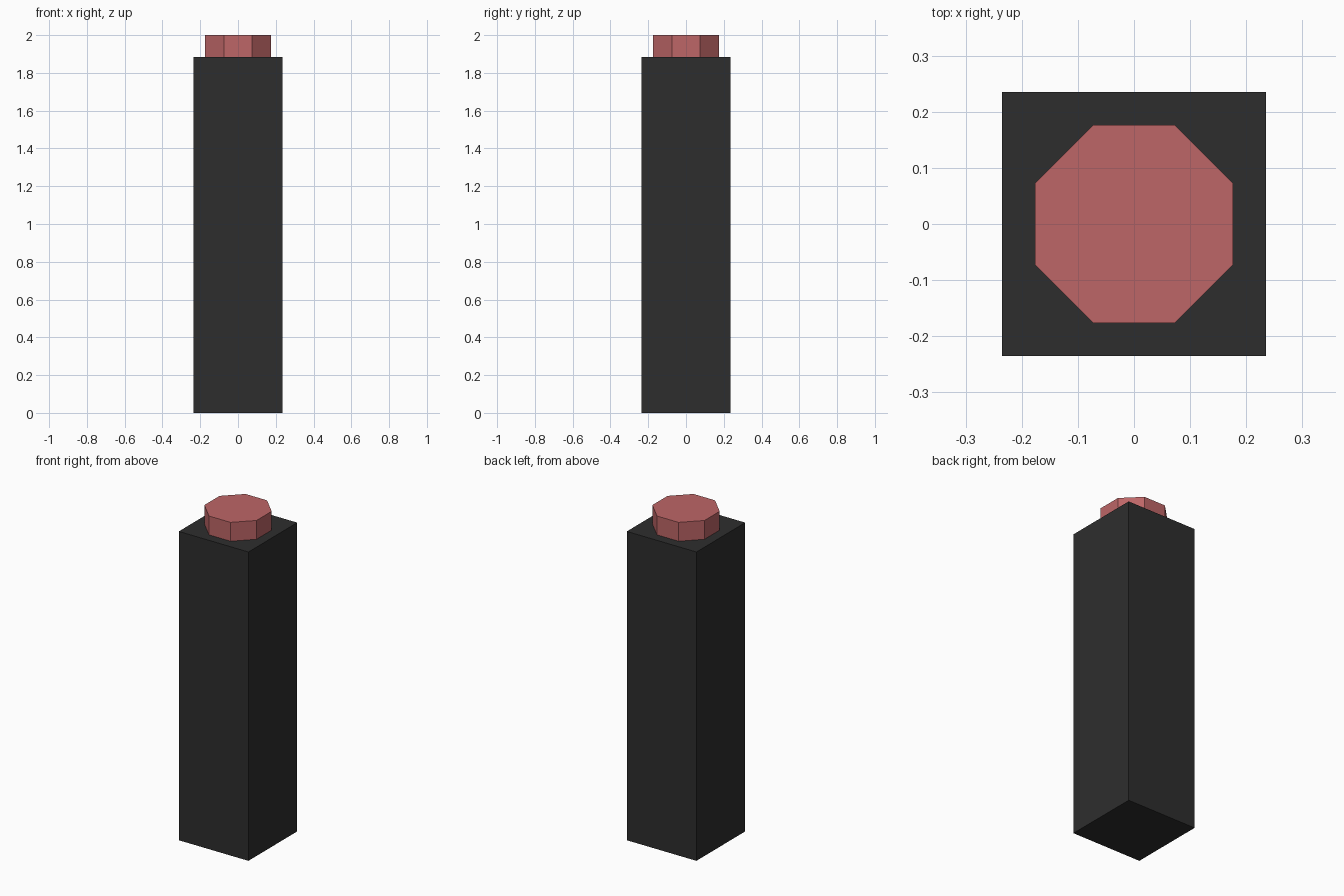
import bpy, math

if "Cube" in bpy.data.objects:
    bpy.data.objects.remove(bpy.data.objects["Cube"])

def material(name, color):
    m = bpy.data.materials.new(name)
    m.diffuse_color = (*color, 1.0)
    m.use_nodes = True
    m.node_tree.nodes["Principled BSDF"].inputs["Base Color"].default_value = m.diffuse_color
    return m

dark = material("charcoal", (0.027, 0.027, 0.027))
red = material("dusty red", (0.51, 0.132, 0.135))

BODY_HALF, BODY_TOP, TOTAL = 0.235, 1.885, 2.0
CAP_APOTHEM = 0.176

def prism(name, sides, apothem, z0, z1, mat):
    """Upright regular prism with flat sides facing the axes."""
    bpy.ops.mesh.primitive_cylinder_add(
        vertices=sides, radius=apothem / math.cos(math.pi / sides),
        depth=z1 - z0, location=(0, 0, (z0 + z1) / 2),
        rotation=(0, 0, math.pi / sides))
    ob = bpy.context.object
    ob.name = name
    ob.data.materials.append(mat)
    return ob

# Square post
prism("post", 4, BODY_HALF, 0.0, BODY_TOP, dark)
# Octagonal cap on top
prism("cap", 8, CAP_APOTHEM, BODY_TOP, TOTAL, red)
